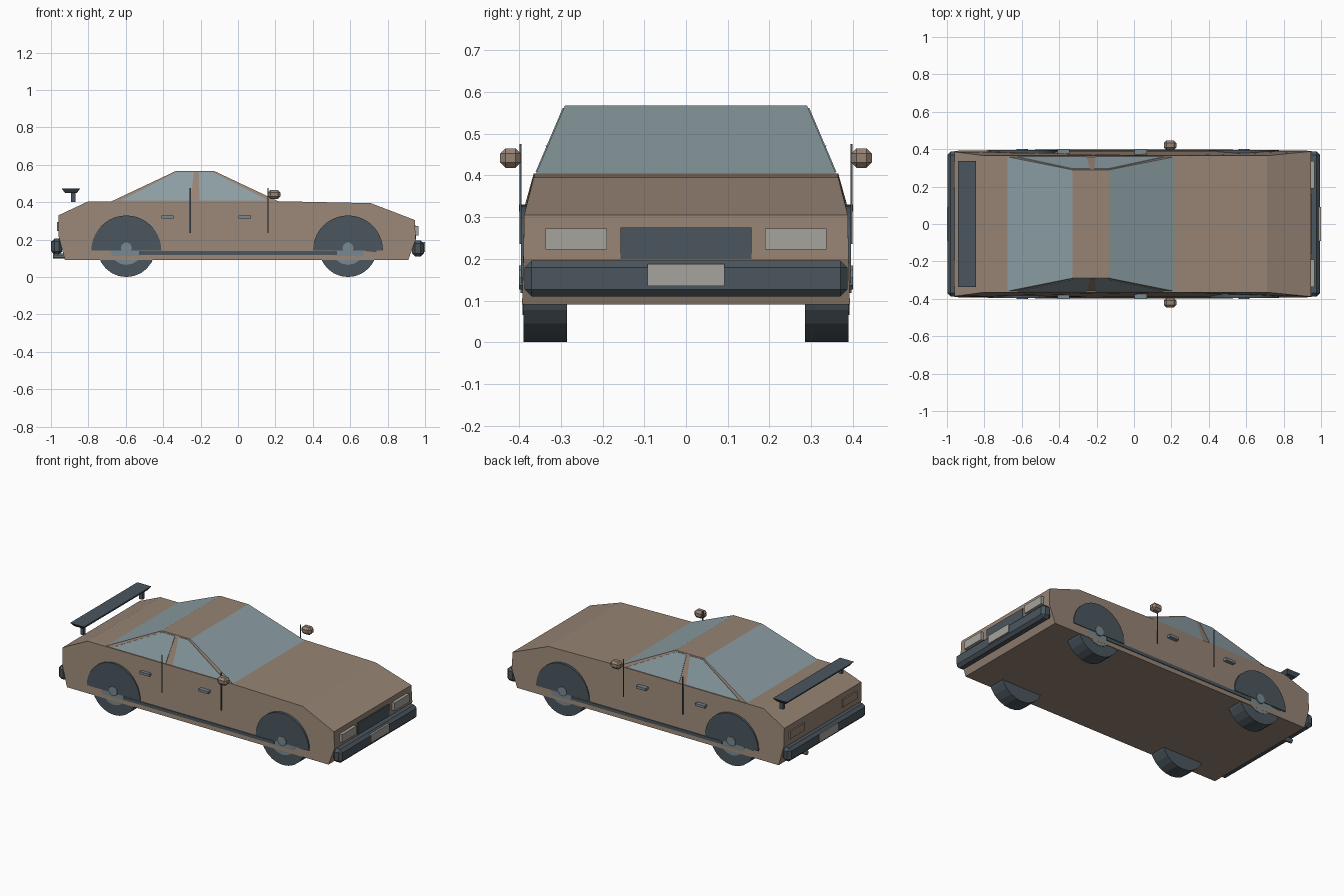
import bpy, bmesh
from math import sin, cos, pi
from mathutils import Vector

cube = bpy.data.objects.get("Cube")
if cube:
    bpy.data.objects.remove(cube)


def material(name, rgb):
    m = bpy.data.materials.new(name)
    m.use_nodes = True
    m.diffuse_color = (*rgb, 1)
    m.node_tree.nodes["Principled BSDF"].inputs["Base Color"].default_value = (*rgb, 1)
    return m


PAINT = material("tan_paint", (.31, .23, .175))
GLASS = material("blue_grey_glass", (.26, .34, .37))
DARK = material("dark_trim", (.07, .093, .112))
LIGHT = material("pale_grey", (.38, .37, .34))
STEEL = material("steel", (.19, .25, .28))


def finish(name, bm, *mats):
    bmesh.ops.recalc_face_normals(bm, faces=bm.faces)
    me = bpy.data.meshes.new(name)
    bm.to_mesh(me)
    bm.free()
    for m in mats:
        me.materials.append(m)
    ob = bpy.data.objects.new(name, me)
    bpy.context.collection.objects.link(ob)
    return ob


def loft(name, a, b, *mats):
    """Solid between two matching outlines."""
    bm = bmesh.new()
    va = [bm.verts.new(p) for p in a]
    vb = [bm.verts.new(p) for p in b]
    bm.faces.new(va)
    bm.faces.new(vb[::-1])
    n = len(va)
    for i in range(n):
        j = (i + 1) % n
        bm.faces.new((va[i], vb[i], vb[j], va[j]))
    return finish(name, bm, *mats)


def box(name, x, y, z, mat, bevel=0):
    bm = bmesh.new()
    bmesh.ops.create_cube(bm, size=1)
    lo, hi = Vector((x[0], y[0], z[0])), Vector((x[1], y[1], z[1]))
    for v in bm.verts:
        v.co = (lo + hi) / 2 + v.co * (hi - lo)
    if bevel:
        bmesh.ops.bevel(bm, geom=bm.edges[:], offset=bevel, segments=1, affect='EDGES')
    return finish(name, bm, mat)


def plate(name, outline, y0, y1, mat):
    """Flat side-on shape between two y values."""
    return loft(name, [(x, y0, z) for x, z in outline], [(x, y1, z) for x, z in outline], mat)


def arc(cx, cz, r, n, sweep=2 * pi, start=0):
    return [(cx + r * cos(start + sweep * i / n), cz + r * sin(start + sweep * i / n))
            for i in range(n + (sweep < 6))]


# Lower body, leaning inward toward the top
profile = [(-.925, .09, .393), (-.96, .22, .39), (-.96, .33, .386), (-.8, .405, .365),
           (.22, .405, .365), (.71, .395, .365), (.945, .305, .388), (.95, .2, .39),
           (.91, .09, .393)]
loft("body", [(x, -w, z) for x, z, w in profile], [(x, w, z) for x, z, w in profile], PAINT)

# Cabin: sloping front and rear faces are glass
BASE, ROOF = .403, .568
foot, top = (-.68, .22, .36), (-.33, -.13, .29)


def ring(x0, x1, w, z):
    return [(x0, -w, z), (x1, -w, z), (x1, w, z), (x0, w, z)]


cabin = loft("cabin", ring(*foot, BASE), ring(*top, ROOF), PAINT, GLASS)
for f in cabin.data.polygons:
    if abs(f.normal.x) > .3 and abs(f.normal.y) < .1:
        f.material_index = 1

# Side windows lying on the sloping cabin sides
windows = {"rear_side_window": [(-.63, .408), (-.255, .408), (-.235, .562), (-.325, .562)],
           "front_side_window": [(-.205, .408), (.165, .408), (-.14, .562), (-.21, .562)]}
for side, s in (("right", -1), ("left", 1)):
    for name, outline in windows.items():
        def skin(off):
            return [(x, s * (.36 - .07 * (z - BASE) / (ROOF - BASE) + off), z) for x, z in outline]
        loft(f"{side}_{name}", skin(-.002), skin(.003), GLASS)

    # Wheels, hubs and half-round arches
    for end, cx in (("rear", -.597), ("front", .588)):
        tag = f"{side}_{end}"
        plate(tag + "_tire", arc(cx, .155, .155, 24), s * .285, s * .39, DARK)
        plate(tag + "_wheel_disc", arc(cx, .155, .09, 16), s * .38, s * .3925, STEEL)
        plate(tag + "_hub", arc(cx, .155, .03, 10), s * .38, s * .4, STEEL)
        plate(tag + "_wheel_arch", arc(cx, .142, .187, 20, pi), s * .36, s * .396, DARK)

    # Sill trim, door seams, handles
    def strip(name, x, z, y, mat):
        box(f"{side}_{name}", x, sorted((s * y[0], s * y[1])), z, mat)
    strip("sill_trim", (-.53, .53), (.118, .138), (.385, .397), DARK)
    for door, seam, grip in (("rear", -.255, -.41), ("front", .16, .003)):
        strip(door + "_door_seam", (seam - .003, seam + .003), (.235, .475), (.395, .399), DARK)
        strip(door + "_handle", (grip, grip + .066), (.314, .33), (.37, .4), STEEL)

    # Mirror, headlight, tail light, spoiler post
    ys = sorted((s * .396, s * .446))
    box(f"{side}_mirror", (.16, .226), ys, (.418, .465), PAINT, .013)
    ys = sorted((s * .19, s * .337))
    box(f"{side}_headlight", (.93, .966), ys, (.222, .273), LIGHT)
    box(f"{side}_tail_light", (-.968, -.94), ys, (.245, .293), PAINT)
    ys = sorted((s * .285, s * .305))
    box(f"{side}_spoiler_post", (-.893, -.87), ys, (.4, .455), DARK)

# Spoiler blade, tapered underneath
loft("spoiler", [(x, y, .45) for x, y, z in ring(-.925, -.86, .32, 0)],
     [(x, y, .472) for x, y, z in ring(-.942, -.845, .337, 0)], DARK)

# Bumpers, grille, number plates, exhaust
box("front_bumper", (.93, .994), (-.387, .387), (.11, .196), DARK, .017)
box("rear_bumper", (-.998, -.94), (-.387, .387), (.12, .206), DARK, .017)
box("grille", (.93, .953), (-.157, .157), (.2, .275), DARK)
box("front_number_plate", (.985, .999), (-.092, .092), (.135, .187), LIGHT)
box("rear_number_plate", (-1.001, -.99), (-.092, .092), (.14, .192), LIGHT)
bm = bmesh.new()
bmesh.ops.create_cone(bm, cap_ends=True, segments=10, radius1=.014, radius2=.014, depth=.09)
for v in bm.verts:
    v.co = (-.945 + v.co.z, .2 + v.co.x, .112 + v.co.y)
finish("exhaust", bm, STEEL)
